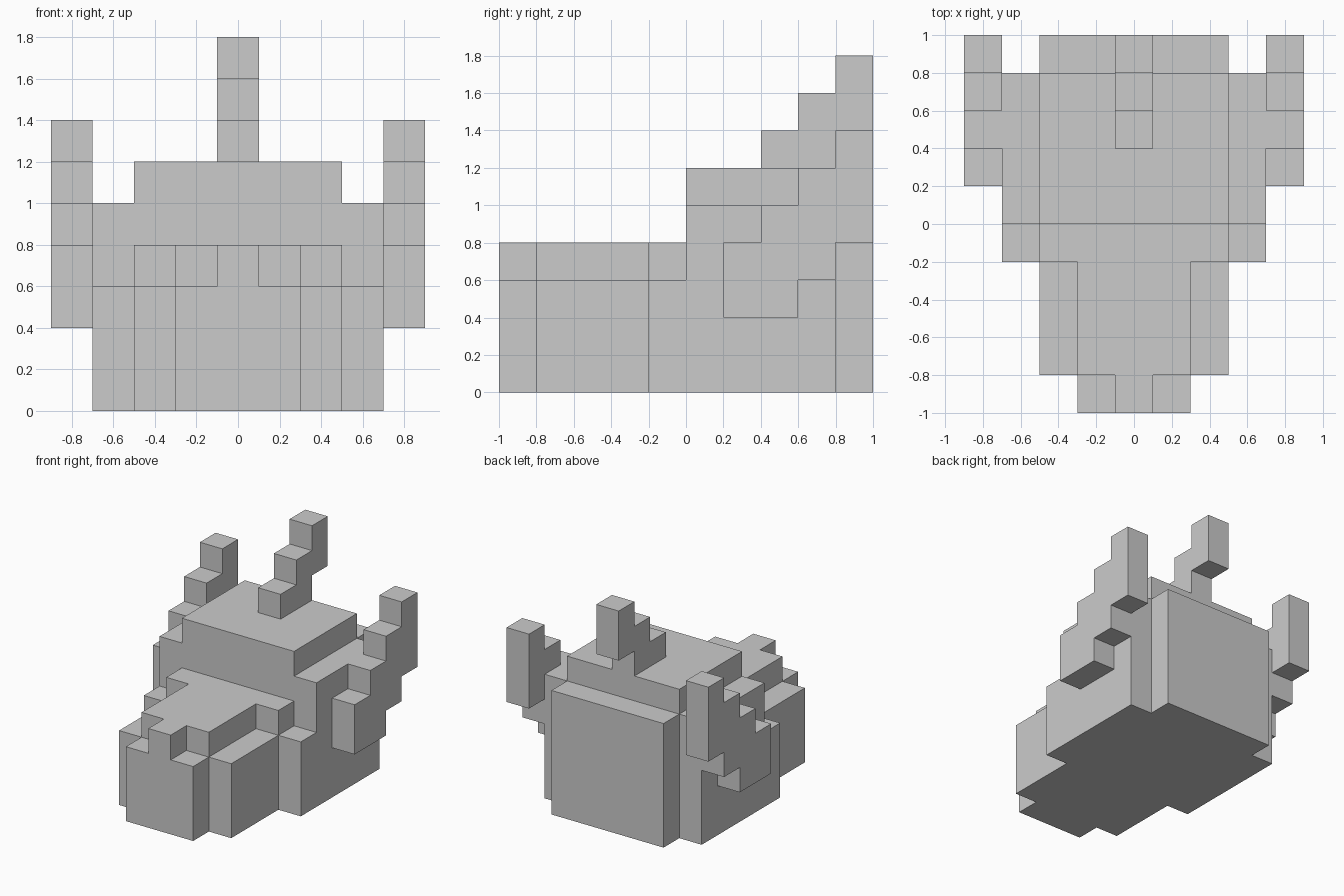
import bpy, bmesh

if "Cube" in bpy.data.objects:
    bpy.data.objects.remove(bpy.data.objects["Cube"])

U = 0.2  # edge length of one cube

grey = bpy.data.materials.new("plain grey")
grey.diffuse_color = (0.6, 0.6, 0.6, 1)
grey.use_nodes = True
grey.node_tree.nodes["Principled BSDF"].inputs["Base Color"].default_value = grey.diffuse_color


def block(x, y, z):
    """Cells of a block; each range is (first, end) in cube units."""
    return {(i, j, k) for i in range(*x) for j in range(*y) for k in range(*z)}


def mirrored(cells):
    return {(-i, j, k) for i, j, k in cells}


def both(cells):
    return cells | mirrored(cells)


parts = {}

# Snout: central ridge, flat muzzle front and lower cheeks
parts["snout"] = (block((0, 1), (0, 1), (0, 4))
                  | both(block((1, 2), (0, 1), (0, 3)))
                  | block((-1, 2), (1, 4), (0, 4))
                  | both(block((2, 3), (1, 4), (0, 3))))

# Head: wide lower jaw step, skull and side shoulders
parts["head"] = (block((-2, 3), (4, 5), (0, 4))
                 | both(block((3, 4), (4, 5), (0, 3)))
                 | block((-2, 3), (5, 9), (0, 6))
                 | both(block((3, 4), (5, 9), (0, 5))))

# Plate at the back of the head
parts["back_plate"] = block((-2, 3), (9, 10), (0, 5))

# Side horns: (row, bottom, top) steps climbing backwards
horn = set()
for j, lo, hi in [(6, 2, 4), (7, 2, 5), (8, 3, 6), (9, 4, 7)]:
    horn |= block((4, 5), (j, j + 1), (lo, hi))
parts["right_horn"] = horn
parts["left_horn"] = mirrored(horn)

# Crest horn on top of the skull
crest = set()
for j, lo, hi in [(7, 6, 7), (8, 6, 8), (9, 7, 9)]:
    crest |= block((0, 1), (j, j + 1), (lo, hi))
parts["crest_horn"] = crest

solid = set().union(*parts.values())


def build(name, cells):
    """Skin the outer sides of the cells and merge them into flat faces."""
    bm = bmesh.new()
    for c in cells:
        for axis in range(3):
            for side in (0, 1):
                n = list(c)
                n[axis] += 2 * side - 1
                if tuple(n) in solid:
                    continue
                a, b = (axis + 1) % 3, (axis + 2) % 3
                quad = []
                for da, db in ((0, 0), (1, 0), (1, 1), (0, 1)):
                    p = list(c)
                    p[axis] += side
                    p[a] += da
                    p[b] += db
                    quad.append(bm.verts.new(((p[0] - 0.5) * U, p[1] * U - 1, p[2] * U)))
                bm.faces.new(quad if side else quad[::-1])
    bmesh.ops.remove_doubles(bm, verts=bm.verts[:], dist=0.001)
    bmesh.ops.dissolve_limit(bm, angle_limit=0.01, verts=bm.verts[:], edges=bm.edges[:])
    mesh = bpy.data.meshes.new(name)
    bm.to_mesh(mesh)
    bm.free()
    mesh.materials.append(grey)
    bpy.context.collection.objects.link(bpy.data.objects.new(name, mesh))


for name, cells in parts.items():
    build(name, cells)
